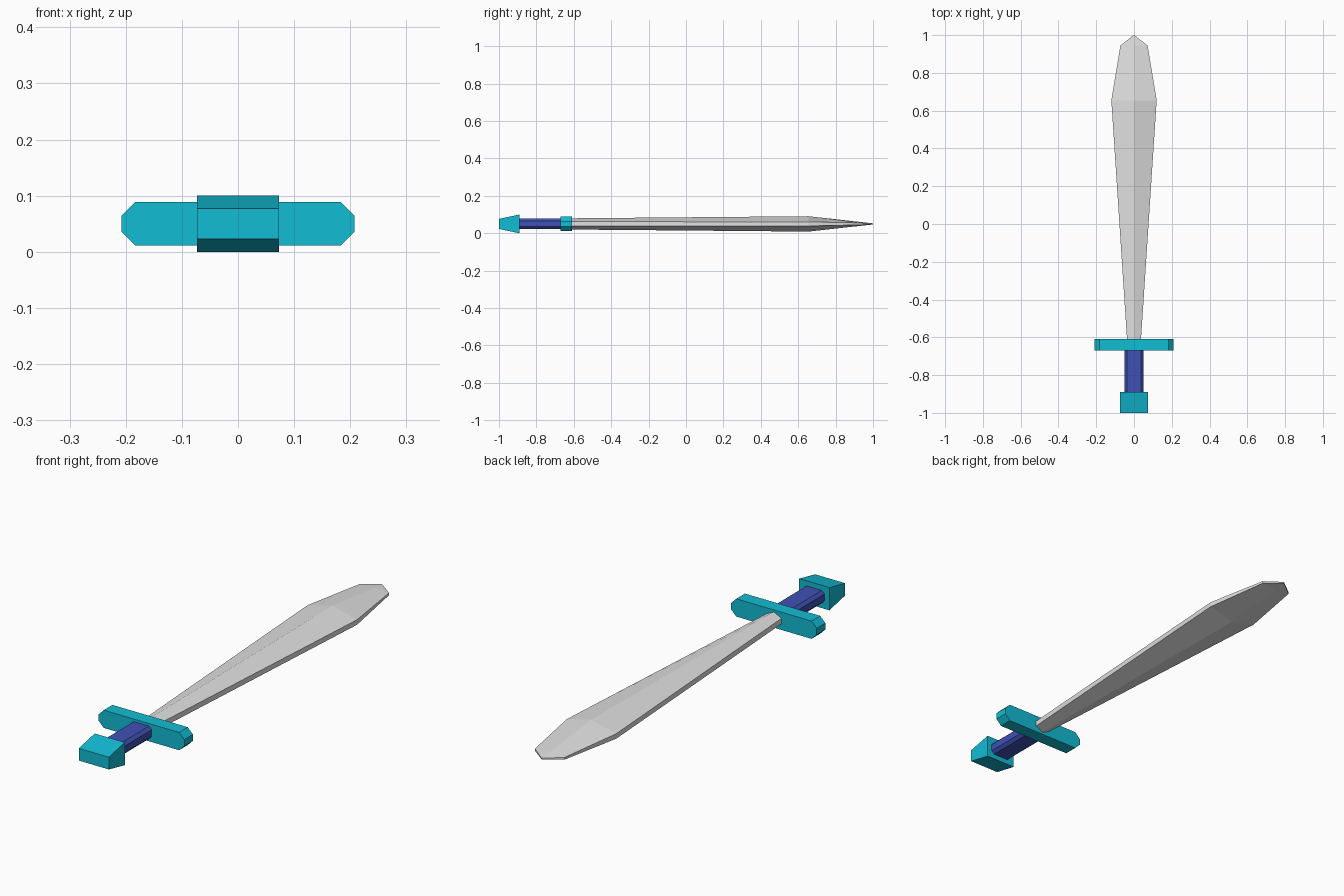
import bpy

cube = bpy.data.objects.get("Cube")
if cube:
    bpy.data.objects.remove(cube, do_unlink=True)

MID_Z = 0.05  # height of the sword's long axis


def make_material(name, rgb):
    mat = bpy.data.materials.new(name)
    mat.use_nodes = True
    mat.diffuse_color = (*rgb, 1)
    bsdf = next(n for n in mat.node_tree.nodes if n.type == 'BSDF_PRINCIPLED')
    bsdf.inputs["Base Color"].default_value = (*rgb, 1)
    return mat


teal = make_material("teal", (0.006, 0.503, 0.658))
indigo = make_material("indigo", (0.05, 0.082, 0.462))
steel = make_material("light grey", (0.745, 0.745, 0.745))


def octagon(half_w, half_h, cut_w, cut_h):
    """Chamfered rectangle in x, z around the axis."""
    quarter = [(half_w, half_h - cut_h), (half_w - cut_w, half_h)]
    right_top = quarter
    left_top = [(-x, z) for x, z in reversed(quarter)]
    return right_top + left_top + [(-x, -z) for x, z in right_top + left_top]


def rectangle(w, h):
    return [(w, h), (-w, h), (-w, -h), (w, -h)]


def blade_section(w, ridge, edge):
    """Flattened hexagon: a central ridge and thin blunt edges."""
    return [(w, edge), (0, ridge), (-w, edge), (-w, -edge), (0, -ridge), (w, -edge)]


def loft(name, sections, mat):
    """Join matching (y, outline) sections along the sword, with end caps."""
    n = len(sections[0][1])
    verts = [(x, y, MID_Z + z) for y, ring in sections for x, z in ring]
    faces = [tuple(range(n)),
             tuple(reversed(range(len(verts) - n, len(verts))))]
    for s in range(len(sections) - 1):
        a, b = s * n, (s + 1) * n
        for i in range(n):
            j = (i + 1) % n
            faces.append((a + j, a + i, b + i, b + j))
    mesh = bpy.data.meshes.new(name)
    mesh.from_pydata(verts, [], faces)
    mesh.materials.append(mat)
    obj = bpy.data.objects.new(name, mesh)
    bpy.context.collection.objects.link(obj)
    return obj


# Pommel: wedge that narrows in height toward the front
loft("pommel", [(-1.0, rectangle(0.073, 0.027)),
                (-0.89, rectangle(0.073, 0.05))], teal)

# Grip: chamfered bar
grip = octagon(0.05, 0.028, 0.013, 0.013)
loft("grip", [(-0.89, grip), (-0.67, grip)], indigo)

# Crossguard: flat bar with chamfered ends
guard = octagon(0.208, 0.039, 0.025, 0.025)
loft("crossguard", [(-0.67, guard), (-0.61, guard)], teal)

# Blade: widens toward the far end, then tapers to a point
loft("blade", [(-0.61, blade_section(0.037, 0.03, 0.012)),
               (0.655, blade_section(0.12, 0.041, 0.011)),
               (0.945, blade_section(0.072, 0.009, 0.005)),
               (1.0, blade_section(0.001, 0.003, 0.003))], steel)
